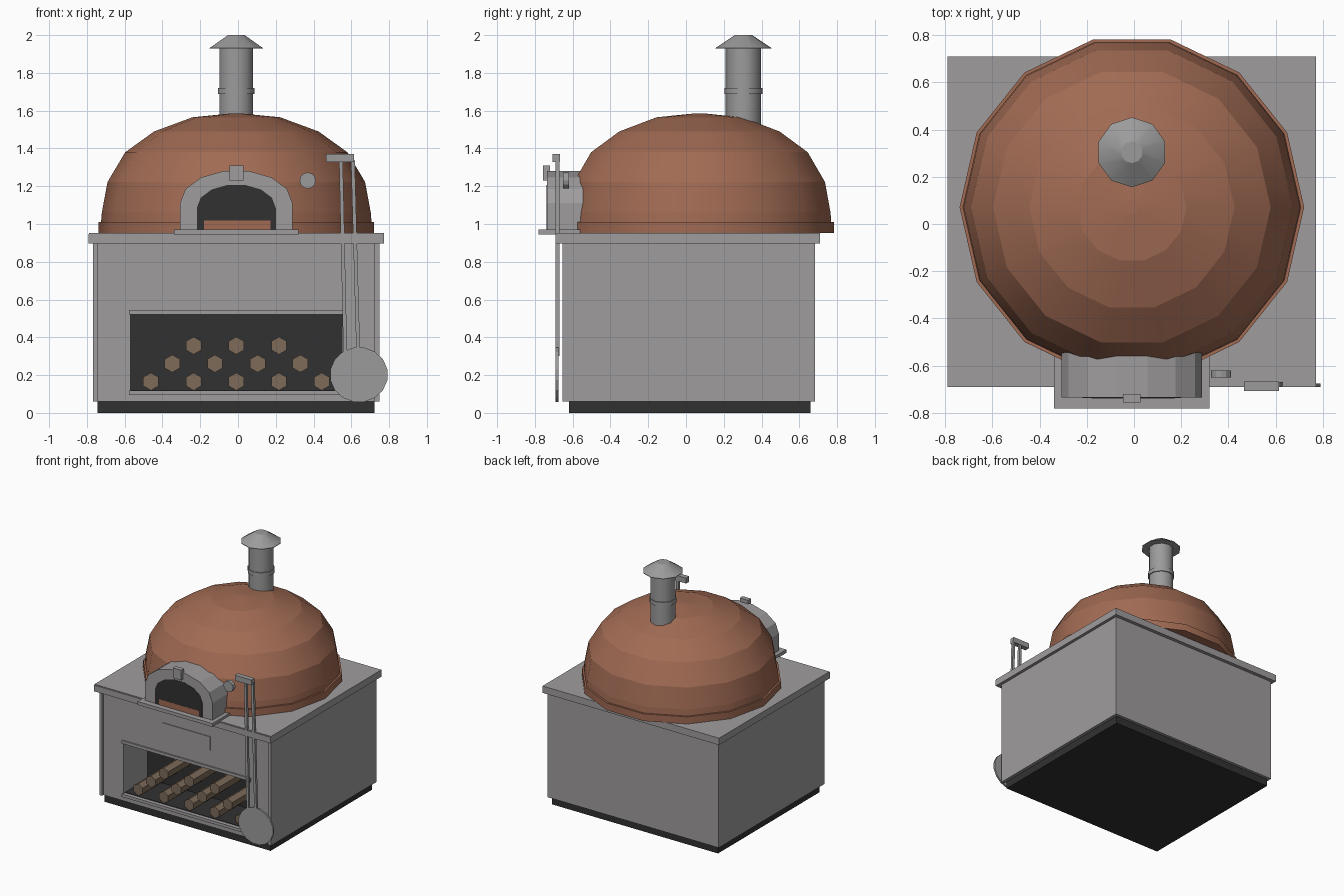
import bpy, bmesh, math

cube = bpy.data.objects.get("Cube")
if cube:
    bpy.data.objects.remove(cube, do_unlink=True)


def material(name, rgb):
    m = bpy.data.materials.new(name)
    m.use_nodes = True
    m.diffuse_color = (*rgb, 1)
    m.node_tree.nodes["Principled BSDF"].inputs["Base Color"].default_value = (*rgb, 1)
    return m


STONE = material("grey stone", (0.35, 0.335, 0.34))
METAL = material("grey metal", (0.335, 0.33, 0.33))
CLAY = material("terracotta", (0.355, 0.146, 0.087))
DARK = material("charcoal", (0.031, 0.031, 0.031))
WOOD = material("firewood", (0.205, 0.145, 0.1))


def finish(name, bm, mat):
    bmesh.ops.recalc_face_normals(bm, faces=bm.faces)
    mesh = bpy.data.meshes.new(name)
    bm.to_mesh(mesh)
    bm.free()
    mesh.materials.append(mat)
    obj = bpy.data.objects.new(name, mesh)
    bpy.context.collection.objects.link(obj)


def box(name, x, y, z, mat):
    """Box from (low, high) ranges."""
    bm = bmesh.new()
    bmesh.ops.create_cube(bm, size=1)
    for v in bm.verts:
        v.co = [r[0] if c < 0 else r[1] for c, r in zip(v.co, (x, y, z))]
    finish(name, bm, mat)


def lathe(name, profile, sides, center, mat, turn=0.0):
    """Closed surface of revolution from (radius, z) rings: smooth around, crisp between rings."""
    bm = bmesh.new()
    rings = []
    for r, z in profile:
        angles = [turn + math.tau * i / sides for i in range(sides)]
        rings.append([bm.verts.new((center[0] + r * math.cos(a),
                                    center[1] + r * math.sin(a), z)) for a in angles])
    for low, high in zip(rings, rings[1:]):
        for i in range(sides):
            j = (i + 1) % sides
            bm.faces.new((low[i], low[j], high[j], high[i])).smooth = True
    bm.faces.new(rings[0])
    bm.faces.new(rings[-1])
    for e in bm.edges:
        e.smooth = abs(e.verts[0].co.z - e.verts[1].co.z) > 0.001
    finish(name, bm, mat)


def prism(name, outline, y, mat):
    """Extrude an (x, z) outline along y."""
    bm = bmesh.new()
    face = bm.faces.new([bm.verts.new((px, y[0], pz)) for px, pz in outline])
    out = bmesh.ops.extrude_face_region(bm, geom=[face])
    new = [g for g in out["geom"] if isinstance(g, bmesh.types.BMVert)]
    bmesh.ops.translate(bm, verts=new, vec=(0, y[1] - y[0], 0))
    finish(name, bm, mat)


def disc(cx, cz, rx, rz, sides, turn=0.0):
    return [(cx + rx * math.cos(turn + math.tau * i / sides),
             cz + rz * math.sin(turn + math.tau * i / sides)) for i in range(sides)]


def arch(cx, half, base, spring, rise, steps=7):
    curve = [(cx + half * math.cos(math.pi * i / steps),
              spring + rise * math.sin(math.pi * i / steps)) for i in range(steps + 1)]
    return [(cx + half, base)] + curve + [(cx - half, base)]


# Stand: plinth, body with a log niche, worktop
CX = -0.009
SIDE, NX, NZ = (-0.745, 0.722), (-0.568, 0.55), (0.118, 0.522)
FRONT, DEEP = -0.635, -0.325
box("plinth", (-0.745, 0.723), (-0.62, 0.659), (0, 0.06), DARK)
box("body_back", SIDE, (DEEP, 0.682), (0.06, 0.9), STONE)
box("body_top_panel", SIDE, (FRONT, DEEP), (NZ[1], 0.9), STONE)
box("body_bottom_panel", SIDE, (FRONT, DEEP), (0.06, NZ[0]), STONE)
box("body_left_panel", (NX[1], SIDE[1]), (FRONT, DEEP), NZ, STONE)
box("body_right_panel", (SIDE[0], NX[0]), (FRONT, DEEP), NZ, STONE)
box("left_wall", (SIDE[1], 0.748), (-0.653, 0.682), (0.06, 0.9), STONE)
box("right_wall", (-0.767, SIDE[0]), (-0.653, 0.682), (0.06, 0.9), STONE)
box("worktop", (-0.79, 0.772), (-0.685, 0.71), (0.898, 0.953), STONE)
box("worktop_trim", (-0.791, 0.772), (-0.69, -0.685), (0.898, 0.947), STONE)
box("front_plate", (-0.223, 0.203), (-0.641, FRONT), (0.67, 0.78), STONE)

# Niche lining and trim
box("niche_back", NX, (DEEP - 0.006, DEEP), NZ, DARK)
box("niche_floor", NX, (FRONT + 0.02, DEEP), (NZ[0], NZ[0] + 0.004), DARK)
box("niche_lintel", (-0.577, 0.56), (-0.647, FRONT), (NZ[1], 0.545), STONE)
box("niche_sill", (-0.577, 0.56), (-0.647, FRONT), (0.095, NZ[0]), STONE)

# Stacked logs
for row, count in enumerate((5, 4, 3)):
    for k in range(count):
        x = CX + 0.226 * (k - (count - 1) / 2)
        prism("log", disc(x, 0.166 + 0.095 * row, 0.047, 0.047, 6, math.pi / 6),
              (-0.605, DEEP), WOOD)

# Dome and its base ring
DOME = (CX, 0.071)
lathe("dome_ring", [(0.73, 0.953), (0.73, 1.01)], 14, DOME, CLAY)
lathe("dome", [(0.72, 0.96), (0.712, 1.06), (0.682, 1.222), (0.588, 1.38),
               (0.435, 1.49), (0.232, 1.565), (0.03, 1.585)], 14, DOME, CLAY)

# Chimney
FLUE = (CX, 0.304)
TURN = math.pi / 2
lathe("chimney_pipe", [(0.094, 1.45), (0.094, 1.95)], 10, FLUE, METAL, TURN)
lathe("chimney_band", [(0.101, 1.687), (0.101, 1.72)], 10, FLUE, METAL, TURN)
lathe("chimney_cap", [(0.148, 1.928), (0.148, 1.932), (0.046, 2.0)], 10, FLUE, METAL, TURN)

# Oven mouth
box("mouth_sill", (-0.34, 0.32), (-0.782, -0.56), (0.945, 0.972), STONE)
prism("mouth_arch", arch(CX, 0.298, 0.955, 1.11, 0.175), (-0.735, -0.54), STONE)
prism("mouth_opening", arch(CX, 0.209, 0.972, 1.085, 0.125), (-0.738, -0.734), DARK)
box("hearth_brick", (-0.18, 0.171), (-0.7395, -0.735), (0.972, 1.018), CLAY)
box("keystone", (-0.046, 0.028), (-0.757, -0.72), (1.23, 1.31), STONE)

# Thermometer
prism("thermometer", disc(0.369, 1.23, 0.043, 0.043, 12), (-0.65, -0.62), METAL)

# Hanging tools
box("tool_rack", (0.467, 0.614), (-0.708, -0.668), (1.327, 1.37), METAL)
for name, top, bottom in (("peel_handle", 0.608, 0.637), ("brush_handle", 0.545, 0.568)):
    w = 0.01
    prism(name, [(bottom - w, 0.3), (bottom + w, 0.3), (top + w, 1.34), (top - w, 1.34)],
          (-0.69, -0.67), METAL)
prism("peel_blade", disc(0.64, 0.202, 0.154, 0.146, 16, math.pi / 16), (-0.69, -0.676), METAL)
